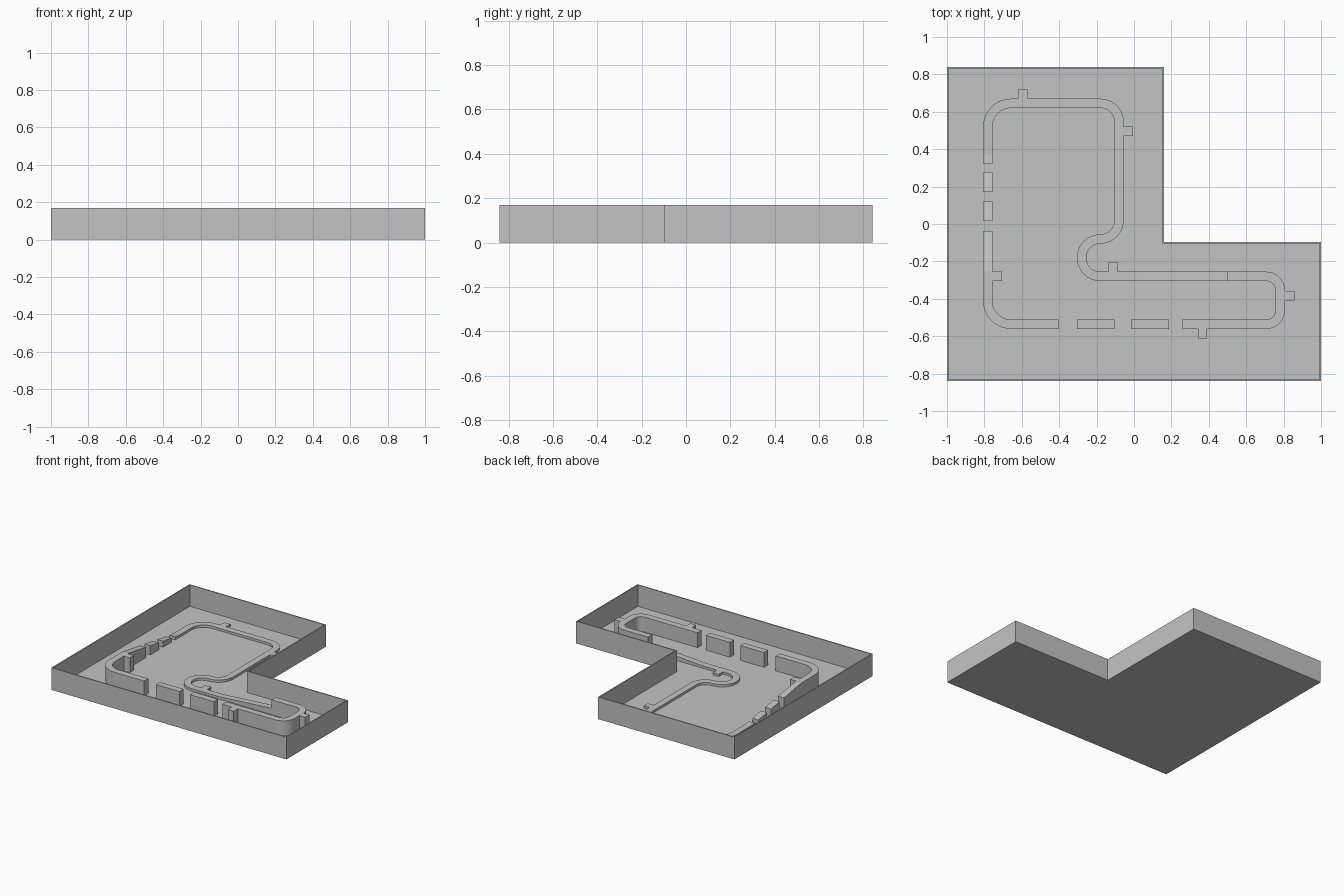
import bpy, bmesh
from math import sin, cos, radians

cube = bpy.data.objects.get("Cube")
if cube:
    bpy.data.objects.remove(cube)

FLOOR, HIGH, LOW, HALF = 0.006, 0.12, 0.024, 0.025

grey = bpy.data.materials.new("plain grey")
grey.use_nodes = True
colour = (0.55, 0.55, 0.55, 1)
grey.diffuse_color = colour
grey.node_tree.nodes["Principled BSDF"].inputs["Base Color"].default_value = colour


def finish(name, bm):
    bmesh.ops.recalc_face_normals(bm, faces=bm.faces)
    mesh = bpy.data.meshes.new(name)
    bm.to_mesh(mesh)
    bm.free()
    mesh.materials.append(grey)
    obj = bpy.data.objects.new(name, mesh)
    bpy.context.collection.objects.link(obj)
    return obj


def arc(cx, cy, r, start, end, z, steps=12):
    """Points along an arc at one height."""
    angles = [radians(start + (end - start) * i / steps) for i in range(steps + 1)]
    return [(cx + r * cos(a), cy + r * sin(a), z) for a in angles]


def track(name, path):
    """Solid strip of constant width from the floor up to the path height."""
    bm = bmesh.new()
    rings = []
    for i, (x, y, z) in enumerate(path):
        a, b = path[max(i - 1, 0)], path[min(i + 1, len(path) - 1)]
        dx, dy = b[0] - a[0], b[1] - a[1]
        length = (dx * dx + dy * dy) ** 0.5
        nx, ny = -dy / length * HALF, dx / length * HALF
        rings.append([bm.verts.new((x + s * nx, y + s * ny, h))
                      for s, h in ((-1, FLOOR), (1, FLOOR), (1, z), (-1, z))])
    for r, q in zip(rings, rings[1:]):
        for k in range(4):
            bm.faces.new((r[k], r[k - 1], q[k - 1], q[k]))
    bm.faces.new(rings[0])
    bm.faces.new(rings[-1][::-1])
    return finish(name, bm)


def post(name, cx, cy, z):
    """Square stub standing against the side of the track."""
    bm = bmesh.new()
    bmesh.ops.create_cube(bm, size=1)
    for v in bm.verts:
        v.co = (cx + v.co.x * 2 * HALF, cy + v.co.y * 2 * HALF,
                z if v.co.z > 0 else FLOOR)
    return finish(name, bm)


# L-shaped tray: extruded outline, inset rim, sunken floor
bm = bmesh.new()
outline = [(-1, -.84), (1, -.84), (1, -.095), (.16, -.095), (.16, .84), (-1, .84)]
base = bm.faces.new([bm.verts.new((x, y, 0)) for x, y in outline])
ext = bmesh.ops.extrude_face_region(bm, geom=[base], use_keep_orig=True)["geom"]
bmesh.ops.translate(bm, vec=(0, 0, 0.17),
                    verts=[g for g in ext if isinstance(g, bmesh.types.BMVert)])
bmesh.ops.recalc_face_normals(bm, faces=bm.faces)
top = max(bm.faces, key=lambda f: f.calc_center_median().z)
bmesh.ops.inset_region(bm, faces=[top], thickness=0.009, use_even_offset=True)
pit = bmesh.ops.extrude_discrete_faces(bm, faces=[top])["faces"][0]
for v in pit.verts:
    v.co.z = FLOOR
finish("tray", bm)

LEFT, FRONT, BACK, MID = -.782, -.536, .645, -.28


def ramp(y):
    """Height of the left side, falling toward the back."""
    return max(LOW, min(HIGH, HIGH - 0.16 * (y + 0.25)))


# Raised front-left corner and the descending left side
track("left_corner_track",
      [(LEFT, -.037, ramp(-.037)), (LEFT, -.25, HIGH)]
      + arc(-.657, -.411, .125, 180, 270, HIGH) + [(-.405, FRONT, HIGH)])
for i, (y0, y1) in enumerate(((.015, .12), (.17, .275))):
    track(f"left_ramp_block_{i + 1}", [(LEFT, y, ramp(y)) for y in (y0, y1)])

# Raised blocks along the front
for i, (x0, x1) in enumerate(((-.305, -.105), (-.015, .188))):
    track(f"front_block_{i + 1}", [(x0, FRONT, HIGH), (x1, FRONT, HIGH)])

# Raised loop at the right end
track("right_loop_track",
      [(.26, FRONT, HIGH)] + arc(.707, -.461, .075, -90, 0, HIGH)
      + arc(.707, -.355, .075, 0, 90, HIGH) + [(.5, MID, HIGH)])

# Low track: back corners, winding bend and gentle rise to the step
track("low_track",
      [(LEFT, .32, ramp(.32)), (LEFT, .37, LOW)]
      + arc(-.657, .52, .125, 180, 90, LOW)
      + arc(-.18, .545, .1, 90, 0, LOW)
      + arc(-.18, .02, .1, 0, -90, LOW)
      + arc(-.18, -.18, .1, 90, 270, LOW, 24)
      + [(.05, MID, LOW), (.5, MID, .055)])

# Square stubs beside the track
for name, x, y, z in (("left_stub", -.732, -.28, HIGH),
                      ("front_stub", .366, -.586, HIGH),
                      ("right_stub", .832, -.383, HIGH),
                      ("back_stub", -.595, .695, LOW),
                      ("inner_stub", -.03, .495, LOW),
                      ("bend_stub", -.11, -.23, LOW)):
    post(name, x, y, z)
